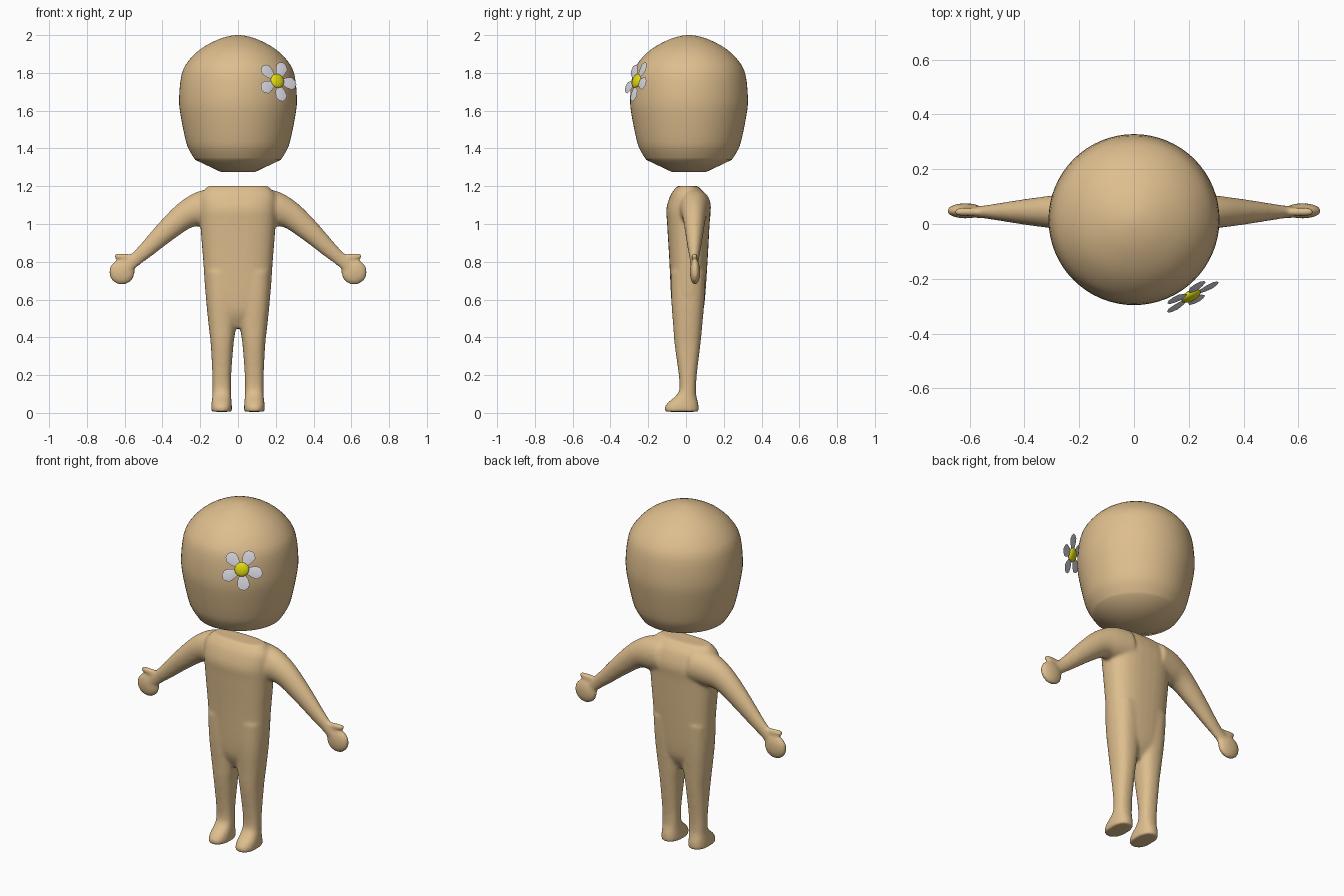
import bpy, bmesh, math
from mathutils import Vector, Matrix

if "Cube" in bpy.data.objects:
    bpy.data.objects.remove(bpy.data.objects["Cube"])


def material(name, rgb):
    m = bpy.data.materials.new(name)
    m.diffuse_color = (*rgb, 1)
    m.use_nodes = True
    m.node_tree.nodes["Principled BSDF"].inputs["Base Color"].default_value = m.diffuse_color
    return m


TAN = material("tan skin", (0.73, 0.515, 0.27))
WHITE = material("petal white", (0.72, 0.72, 0.78))
YELLOW = material("flower yellow", (0.75, 0.69, 0.005))


def spline(rows, steps):
    """Catmull-Rom interpolation of rows of numbers."""
    out = []
    for i in range(len(rows) - 1):
        p = [Vector(rows[min(max(i + k, 0), len(rows) - 1)]) for k in (-1, 0, 1, 2)]
        for s in range(steps):
            t = s / steps
            out.append(0.5 * (2 * p[1] + (p[2] - p[0]) * t
                              + (2 * p[0] - 5 * p[1] + 4 * p[2] - p[3]) * t * t
                              + (3 * p[1] - p[0] - 3 * p[2] + p[3]) * t ** 3))
    return out + [Vector(rows[-1])]


def loft(bm, rings, sides=32, power=1.0):
    """Skin over (centre, axis u, axis v) cross-sections, capped at both ends."""
    def curve(x):
        return math.copysign(abs(x) ** power, x)
    loops = []
    for c, u, v in rings:
        angles = [2 * math.pi * i / sides for i in range(sides)]
        loops.append([bm.verts.new(c + u * curve(math.cos(a)) + v * curve(math.sin(a)))
                      for a in angles])
    for a, b in zip(loops, loops[1:]):
        for i in range(sides):
            j = (i + 1) % sides
            bm.faces.new((a[i], a[j], b[j], b[i]))
    bm.faces.new(loops[0][::-1])
    bm.faces.new(loops[-1])


def upright(rows, steps=4):
    """Rows of (z, x centre, half width, y front, y back) to level rings."""
    return [(Vector((x, (f + b) / 2, z)), Vector((w, 0, 0)), Vector((0, (b - f) / 2, 0)))
            for z, x, w, f, b in (tuple(r) for r in spline(rows, steps))]


def finish(name, bm, mat):
    bmesh.ops.recalc_face_normals(bm, faces=bm.faces)
    me = bpy.data.meshes.new(name)
    bm.to_mesh(me)
    bm.free()
    me.materials.append(mat)
    ob = bpy.data.objects.new(name, me)
    bpy.context.collection.objects.link(ob)
    bpy.ops.object.select_all(action='DESELECT')
    bpy.context.view_layer.objects.active = ob
    ob.select_set(True)
    bpy.ops.object.shade_smooth_by_angle(angle=math.radians(40))
    return ob


# Head: turned profile with a chamfered chin and a flat underside
CY = 0.016
profile = [(1.34, .227), (1.385, .255), (1.435, .275), (1.565, .302), (1.66, .312),
           (1.79, .299), (1.86, .265), (1.925, .2), (1.975, .11), (1.996, .04), (2.0, .004)]
profile = [Vector((1.275, .09))] + spline(profile, 3)
bm = bmesh.new()
loft(bm, [(Vector((0, CY, z)), Vector((r, 0, 0)), Vector((0, r, 0))) for z, r in profile], 64)
finish("head", bm, TAN)

# Body: torso, legs with feet, arms and hands, fused into one smooth skin
bm = bmesh.new()
torso = [(.45, 0, .05, -.03, .045), (.52, 0, .13, -.065, .085), (.6, 0, .168, -.078, .1),
         (.8, 0, .184, -.088, .114), (1.0, 0, .2, -.1, .125), (1.08, 0, .205, -.104, .13),
         (1.15, 0, .2, -.083, .108), (1.185, 0, .175, -.06, .08), (1.202, 0, .155, -.045, .06)]
loft(bm, upright(torso), power=0.8)
leg = [(.006, .087, .055, -.11, .067), (.03, .087, .055, -.113, .067),
       (.055, .087, .053, -.095, .064), (.085, .086, .05, -.06, .056),
       (.12, .086, .049, -.036, .053), (.2, .086, .05, -.038, .057),
       (.36, .084, .06, -.06, .076), (.45, .083, .071, -.067, .085),
       (.6, .085, .084, -.078, .098), (.75, .088, .088, -.08, .105)]
# arm rows: x, z, half width, half depth
arm = [(.1, 1.09, .1, .09), (.19, 1.08, .095, .08), (.28, 1.045, .073, .063),
       (.39, .953, .057, .048), (.48, .868, .044, .034), (.545, .81, .036, .024),
       (.59, .77, .034, .022)]
thumb = [(.53, .815, .012, .012), (.56, .823, .017, .016), (.635, .829, .017, .016),
         (.656, .829, .009, .009)]


def limb(rows, side):
    pts = spline(rows, 4)
    rings = []
    for i, (x, z, w, d) in enumerate(pts):
        a, b = pts[max(i - 1, 0)], pts[min(i + 1, len(pts) - 1)]
        t = Vector((b[0] - a[0], 0, b[1] - a[1])).normalized()
        n = Vector((-t.z * side, 0, t.x))
        rings.append((Vector((x * side, .044, z)), n * w, Vector((0, d, 0))))
    loft(bm, rings, 24)


for side in (1, -1):
    loft(bm, upright([(z, x * side, w, f, b) for z, x, w, f, b in leg]), power=0.85)
    limb(arm, side)
    limb(thumb, side)
    bmesh.ops.create_uvsphere(
        bm, u_segments=24, v_segments=16, radius=1,
        matrix=Matrix.Translation((.615 * side, .048, .746)) @ Matrix.Diagonal((.069, .028, .068, 1)))
body = finish("body", bm, TAN)
fuse = body.modifiers.new("fuse", 'REMESH')
fuse.mode = 'VOXEL'
fuse.voxel_size = 0.009
fuse.use_smooth_shade = True
soften = body.modifiers.new("soften", 'SMOOTH')
soften.factor = 0.5
soften.iterations = 8

# Flower frame: n points out of the head, u sideways, v up the petals' plane
n = Vector((.46, -.84, .29)).normalized()
u = Vector((-n.y, n.x, 0)).normalized()
v = n.cross(u)
frame = Matrix((u, v, n)).transposed().to_4x4()
frame.translation = (.208, -.262, 1.757)

# Petals: five thin plates with a blunt tip
outline = [(.02, .012), (.06, .03), (.088, .034), (.106, .02)]
outline = outline + [(.114, 0)] + [(r, -w) for r, w in reversed(outline)]
bm = bmesh.new()
for k in range(5):
    turn = frame @ Matrix.Rotation(math.radians(-10 + 72 * k), 4, 'Z')
    rim = [bm.verts.new(turn @ Vector((r, w, 0))) for r, w in outline]
    for h in (.006, -.006):
        mid = bm.verts.new(turn @ Vector((.07, 0, h)))
        for i in range(len(rim)):
            bm.faces.new((rim[i], rim[(i + 1) % len(rim)], mid))
finish("flower_petals", bm, WHITE)

# Flower centre: flattened ball
bm = bmesh.new()
bmesh.ops.create_uvsphere(bm, u_segments=24, v_segments=12, radius=1,
                          matrix=frame @ Matrix.Diagonal((.039, .039, .017, 1)))
finish("flower_centre", bm, YELLOW)
